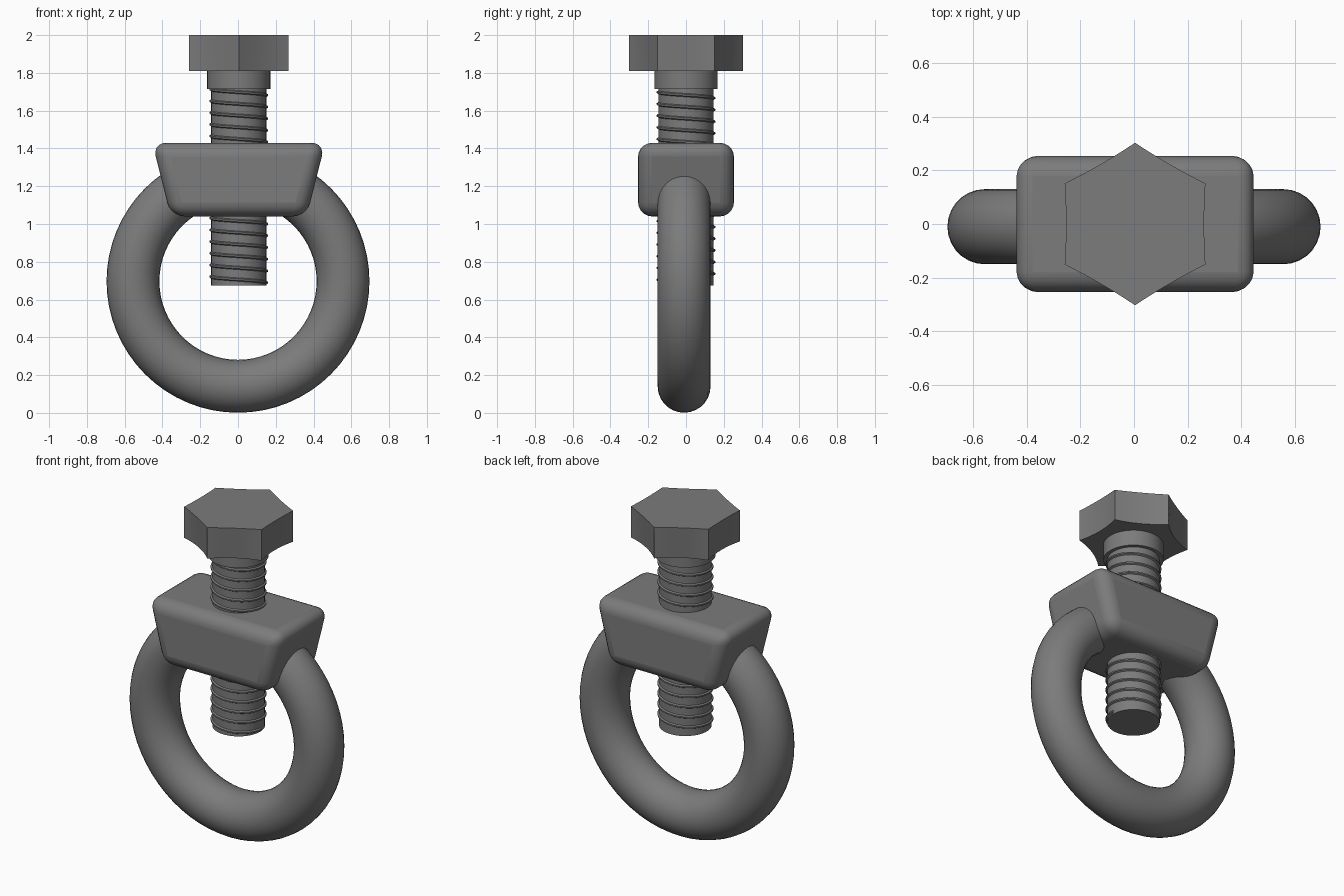
import bpy, bmesh
from math import sin, cos, pi, tau, radians

if "Cube" in bpy.data.objects:
    bpy.data.objects.remove(bpy.data.objects["Cube"])

# Dark grey metal
metal = bpy.data.materials.new("dark_metal")
metal.diffuse_color = (0.2, 0.2, 0.2, 1)
metal.use_nodes = True
metal.node_tree.nodes["Principled BSDF"].inputs["Base Color"].default_value = metal.diffuse_color


def smooth(ob, angle=35):
    bpy.ops.object.select_all(action='DESELECT')
    ob.select_set(True)
    bpy.context.view_layer.objects.active = ob
    bpy.ops.object.shade_smooth_by_angle(angle=radians(angle))


def loft(name, rings, angle=35):
    """Closed solid through equal-length loops of points."""
    n = len(rings[0])
    verts = [p for ring in rings for p in ring]
    faces = [(r * n + i, r * n + (i + 1) % n, (r + 1) * n + (i + 1) % n, (r + 1) * n + i)
             for r in range(len(rings) - 1) for i in range(n)]
    faces += [tuple(reversed(range(n))), tuple(range(len(verts) - n, len(verts)))]
    mesh = bpy.data.meshes.new(name)
    mesh.from_pydata(verts, [], faces)
    bm = bmesh.new()
    bm.from_mesh(mesh)
    bmesh.ops.recalc_face_normals(bm, faces=bm.faces)
    bm.to_mesh(mesh)
    bm.free()
    mesh.materials.append(metal)
    ob = bpy.data.objects.new(name, mesh)
    ob.location.x = 0.004
    bpy.context.collection.objects.link(ob)
    smooth(ob, angle)
    return ob


def circle(r, z, n=48):
    return [(r * cos(tau * i / n), r * sin(tau * i / n), z) for i in range(n)]


# Ring
bpy.ops.mesh.primitive_torus_add(location=(0, -0.01, 0.697), rotation=(pi / 2, 0, 0),
                                 major_radius=0.556, minor_radius=0.14,
                                 major_segments=64, minor_segments=28)
ring = bpy.context.object
ring.name = "ring"
ring.data.materials.append(metal)
smooth(ring)


# Tapered block with rounded edges
def rect(x, y, z):
    return [(-x, -y, z), (x, -y, z), (x, y, z), (-x, y, z)]


block = loft("clamp_block", [rect(0.36, 0.254, 1.04), rect(0.458, 0.254, 1.43)])
bevel = block.modifiers.new("rounding", 'BEVEL')
bevel.width = 0.075
bevel.segments = 5
bevel.limit_method = 'NONE'
smooth(block, 60)

# Bolt shaft and collar
loft("bolt_shaft", [circle(0.146, 0.675), circle(0.146, 1.75)])
loft("bolt_collar", [circle(0.167, 1.715), circle(0.167, 1.815)])

# Thread: small wedge profile swept along a helix
pitch, steps = 0.062, 36
z0, z1 = 0.69, 1.735
count = int((z1 - z0) / pitch * steps)
profile = [(0.138, -0.014), (0.155, -0.004), (0.155, 0.004), (0.138, 0.014)]
sections = []
for k in range(count + 1):
    a = -tau * k / steps
    z = z0 + pitch * k / steps
    sections.append([(r * cos(a), r * sin(a), z + dz) for r, dz in profile])
loft("bolt_thread", sections, 30)


# Hexagonal head, its sides hollowed slightly and more so at the bottom
def hexagon(radius, sag, z, seg=8):
    pts = []
    for s in range(6):
        a, b, m = (pi / 2 + (s + o) * pi / 3 for o in (0, 1, 0.5))
        for i in range(seg):
            t = i / seg
            d = sag * 4 * t * (1 - t)
            pts.append((radius * (cos(a) * (1 - t) + cos(b) * t) - d * cos(m),
                        radius * (sin(a) * (1 - t) + sin(b) * t) - d * sin(m), z))
    return pts


loft("bolt_head", [hexagon(0.303, 0.02, 1.81), hexagon(0.303, 0.005, 2.0)])
